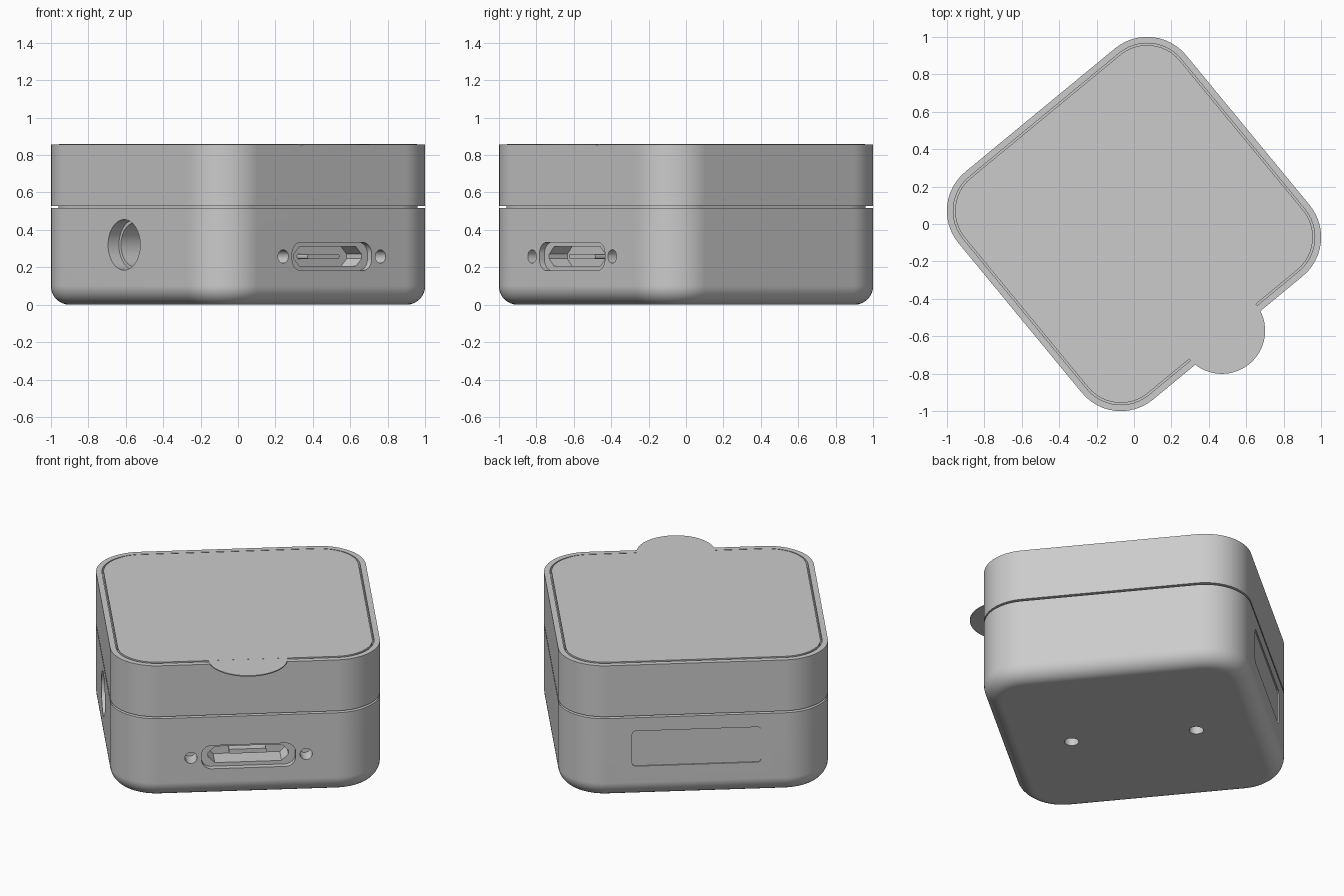
import bpy, bmesh
from math import sin, cos, pi, radians
from mathutils import Matrix, Vector

cube = bpy.data.objects.get("Cube")
if cube:
    bpy.data.objects.remove(cube, do_unlink=True)

HALF, CORNER = 0.789, 0.27          # half side and corner radius of the case
TURN = Matrix.Rotation(radians(39.5), 4, 'Z')

grey = bpy.data.materials.new("plain_grey")
grey.use_nodes = True
grey.diffuse_color = (0.6, 0.6, 0.6, 1)
grey.node_tree.nodes["Principled BSDF"].inputs["Base Color"].default_value = (0.6, 0.6, 0.6, 1)


def outline(hx, hy, r, n=12):
    """Rounded rectangle, counter-clockwise."""
    pts = []
    for k, (sx, sy) in enumerate([(1, 1), (-1, 1), (-1, -1), (1, -1)]):
        for i in range(n + 1):
            a = (k + i / n) * pi / 2
            pts.append((sx * (hx - r) + r * cos(a), sy * (hy - r) + r * sin(a)))
    return pts


def square(inset):
    return outline(HALF - inset, HALF - inset, CORNER - inset)


def circle(r, x=0, y=0, n=48):
    return [(x + r * cos(2 * pi * i / n), y + r * sin(2 * pi * i / n)) for i in range(n)]


def loft(name, layers, frame=None):
    """Closed solid through (outline, height) layers."""
    bm = bmesh.new()
    rings = [[bm.verts.new((x, y, h)) for x, y in pts] for pts, h in layers]
    for lo, hi in zip(rings, rings[1:]):
        for i in range(len(lo)):
            j = (i + 1) % len(lo)
            bm.faces.new((lo[i], lo[j], hi[j], hi[i]))
    bm.faces.new(rings[0][::-1])
    bm.faces.new(rings[-1])
    bmesh.ops.recalc_face_normals(bm, faces=bm.faces)
    bm.transform(TURN @ (frame or Matrix()))
    mesh = bpy.data.meshes.new(name)
    bm.to_mesh(mesh)
    bm.free()
    mesh.materials.append(grey)
    obj = bpy.data.objects.new(name, mesh)
    bpy.context.collection.objects.link(obj)
    return obj


def side_frame(angle, z):
    """Frame on a side wall: x along the wall, y up, z outward."""
    return (Matrix.Rotation(radians(angle), 4, 'Z')
            @ Matrix.Translation(Vector((0, -HALF, z)))
            @ Matrix.Rotation(pi / 2, 4, 'X'))


def activate(obj):
    bpy.ops.object.select_all(action='DESELECT')
    obj.select_set(True)
    bpy.context.view_layer.objects.active = obj


def cut(obj, cutter):
    mod = obj.modifiers.new("cut", 'BOOLEAN')
    mod.operation, mod.solver, mod.object = 'DIFFERENCE', 'EXACT', cutter
    activate(obj)
    bpy.ops.object.modifier_apply(modifier=mod.name)
    bpy.data.objects.remove(cutter, do_unlink=True)


def finish(obj):
    activate(obj)
    bpy.ops.object.shade_smooth_by_angle(angle=radians(30))
    mod = obj.modifiers.new("even_shading", 'WEIGHTED_NORMAL')
    mod.keep_sharp = True


# Lower case with a rounded bottom edge
FILLET = 0.1
layers = []
for i in range(9):
    a = i / 8 * pi / 2
    layers.append((square(FILLET * (1 - sin(a))), FILLET * (1 - cos(a))))
lower_case = loft("lower_case", layers + [(square(0), 0.517)])

# Connector slot: rounded mouth, then a deeper pocket with clipped corners
front = side_frame(0, 0.258)
cut(lower_case, loft("slot_cutter", [
    (outline(0.275, 0.075, 0.06), -0.035), (outline(0.275, 0.075, 0.06), 0.05)], front))
cut(lower_case, loft("pocket_cutter", [
    (outline(0.235, 0.052, 0.04, 1), -0.16), (outline(0.235, 0.052, 0.04, 1), 0)], front))

# Screw holes beside the slot
for side in (-1, 1):
    hole = circle(0.036, side * 0.337, n=24)
    cut(lower_case, loft("screw_cutter", [(hole, -0.1), (hole, 0.05)], front))

# Round cable opening with a step inside
opening = side_frame(-90, 0.32)
cut(lower_case, loft("mouth_cutter", [(circle(0.135), -0.075), (circle(0.135), 0.05)], opening))
cut(lower_case, loft("bore_cutter", [(circle(0.118), -0.4), (circle(0.118), 0)], opening))

# Shallow panel in the back wall
panel = outline(0.377, 0.113, 0.02, 4)
cut(lower_case, loft("panel_cutter", [(panel, -0.008), (panel, 0.05)], side_frame(180, 0.318)))

# Two holes in the bottom
for side in (-1, 1):
    hole = circle(0.042, 0, side * 0.37, n=24)
    cut(lower_case, loft("bottom_cutter", [(hole, -0.05), (hole, 0.08)]))

# Contact tongue inside the connector pocket
tongue = outline(0.11, 0.014, 0.01, 2)
contact_tongue = loft("contact_tongue", [(tongue, -0.17), (tongue, -0.07)], front)

# Recessed seam between the two halves
seam_core = loft("seam_core", [(square(0.04), 0.5), (square(0.04), 0.55)])

# Upper case with a rim around the lid
upper_case = loft("upper_case", [
    (square(0), 0.529), (square(0), 0.857), (square(0.034), 0.857), (square(0.034), 0.82)])

# Lid and its thin finger tab
lid = loft("lid", [(square(0.044), 0.815), (square(0.044), 0.86)])
tab = circle(0.231, 0, -0.739, 64)
finger_tab = loft("finger_tab", [(tab, 0.853), (tab, 0.8597)])

for part in (lower_case, contact_tongue, seam_core, upper_case, lid, finger_tab):
    finish(part)
